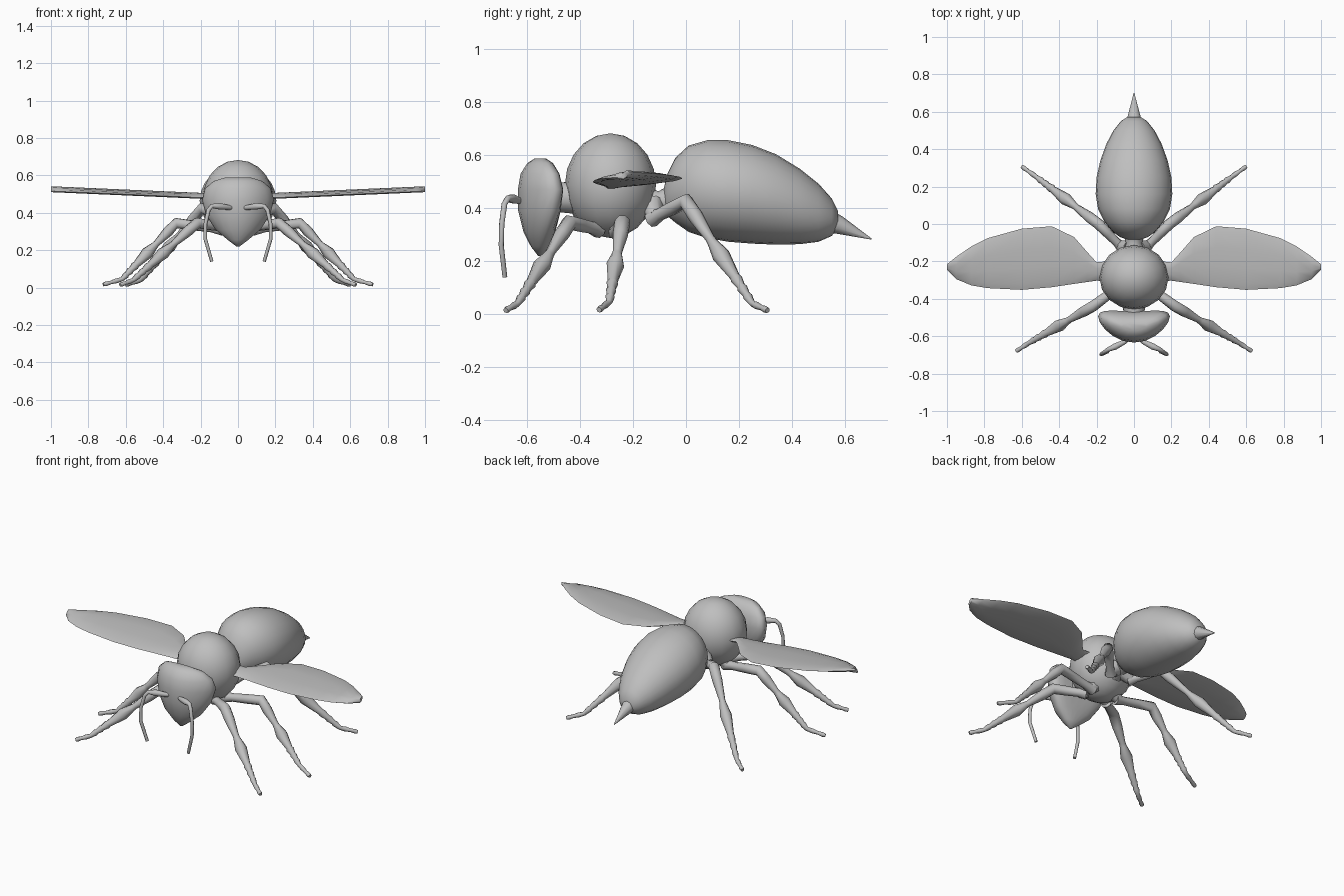
import bpy
import bmesh
from math import sin, cos, pi, radians
from mathutils import Vector

old = bpy.data.objects.get("Cube")
if old:
    bpy.data.objects.remove(old, do_unlink=True)

grey = bpy.data.materials.new("plain grey")
grey.use_nodes = True
grey.diffuse_color = (0.52, 0.52, 0.52, 1)
shader = next(n for n in grey.node_tree.nodes if n.type == "BSDF_PRINCIPLED")
shader.inputs["Base Color"].default_value = grey.diffuse_color
shader.inputs["Roughness"].default_value = 0.7


def finish(name, bm, mirror=False):
    """Turn a bmesh into a smooth object, mirrored over x if asked."""
    bmesh.ops.recalc_face_normals(bm, faces=bm.faces)
    mesh = bpy.data.meshes.new(name)
    bm.to_mesh(mesh)
    bm.free()
    mesh.materials.append(grey)
    obj = bpy.data.objects.new(name, mesh)
    bpy.context.collection.objects.link(obj)
    bpy.ops.object.select_all(action="DESELECT")
    obj.select_set(True)
    bpy.context.view_layer.objects.active = obj
    bpy.ops.object.shade_smooth_by_angle(angle=radians(60))
    if mirror:
        obj.modifiers.new("mirror", "MIRROR").use_mirror_merge = False
    return obj


def loft(name, rings, mirror=False):
    """Skin a list of point rings and close both ends."""
    bm = bmesh.new()
    loops = [[bm.verts.new(p) for p in ring] for ring in rings]
    n = len(loops[0])
    for a, b in zip(loops, loops[1:]):
        for i in range(n):
            j = (i + 1) % n
            bm.faces.new((a[i], a[j], b[j], b[i]))
    bm.faces.new(loops[0])
    bm.faces.new(loops[-1])
    return finish(name, bm, mirror)


def ellipse(centre, u, v, n):
    centre, u, v = Vector(centre), Vector(u), Vector(v)
    return [centre + u * cos(2 * pi * i / n) + v * sin(2 * pi * i / n)
            for i in range(n)]


def tube(name, path, radii, n=8, mirror=False):
    """Round limb that follows a path with a radius at every point."""
    path = [Vector(p) for p in path]
    rings = []
    for i, (p, r) in enumerate(zip(path, radii)):
        along = path[min(i + 1, len(path) - 1)] - path[max(i - 1, 0)]
        side = along.cross(Vector((0.3, -0.5, 1))).normalized()
        up = side.cross(along).normalized()
        rings.append(ellipse(p, side * r, up * r, n))
    return loft(name, rings, mirror)


# Thorax: rounded ball, slightly flattened underneath
bm = bmesh.new()
bmesh.ops.create_uvsphere(bm, u_segments=16, v_segments=10, radius=1)
for v in bm.verts:
    height = 0.195 if v.co.z > 0 else 0.2
    v.co = (v.co.x * 0.185, v.co.y * 0.172 - 0.285, v.co.z * height + 0.487)
finish("thorax", bm)

# Head: shield shape with a pointed chin, its sides curving backwards
head_rows = [  # height, half width, half depth, middle y
    (0.22, 0.008, 0.008, -0.55), (0.255, 0.055, 0.035, -0.55),
    (0.31, 0.12, 0.06, -0.553), (0.39, 0.172, 0.08, -0.553),
    (0.47, 0.192, 0.084, -0.55), (0.53, 0.176, 0.072, -0.552),
    (0.57, 0.13, 0.048, -0.55), (0.588, 0.07, 0.02, -0.55),
]
rings = []
for z, w, d, y in head_rows:
    ring = ellipse((0, y, z), (w, 0, 0), (0, d, 0), 20)
    for p in ring:
        p.y += 1.5 * p.x ** 2
    rings.append(ring)
loft("head", rings)

# Abdomen: long drooping egg
abdomen_rows = [  # y, bottom, top, half width
    (-0.085, 0.4, 0.47, 0.03), (-0.07, 0.37, 0.53, 0.075),
    (-0.04, 0.345, 0.59, 0.115), (0.01, 0.31, 0.636, 0.157),
    (0.08, 0.287, 0.656, 0.192), (0.16, 0.273, 0.656, 0.205),
    (0.25, 0.266, 0.638, 0.2), (0.34, 0.262, 0.603, 0.18),
    (0.43, 0.264, 0.548, 0.147), (0.5, 0.273, 0.492, 0.11),
    (0.55, 0.295, 0.436, 0.07), (0.573, 0.325, 0.39, 0.035),
]
loft("abdomen", [ellipse((0, y, (lo + hi) / 2), (w, 0, 0), (0, 0, (hi - lo) / 2), 24)
                 for y, lo, hi, w in abdomen_rows])

# Stinger, waist and neck
tube("stinger", [(0, 0.55, 0.345), (0, 0.58, 0.335), (0, 0.7, 0.283)],
     [0.042, 0.034, 0.002], 10)
tube("waist", [(0, -0.17, 0.42), (0, -0.1, 0.42), (0, -0.05, 0.43)],
     [0.07, 0.045, 0.06], 12)
tube("neck", [(0, -0.5, 0.44), (0, -0.4, 0.44)], [0.055, 0.065], 12)

# Wings: thin leaf blades rising gently to the tips
wing_rows = [  # x, front edge, back edge
    (0.15, -0.305, -0.2), (0.2, -0.303, -0.205), (0.25, -0.31, -0.15),
    (0.32, -0.32, -0.07), (0.44, -0.338, -0.012), (0.6, -0.352, -0.025),
    (0.78, -0.343, -0.075), (0.87, -0.328, -0.12), (0.95, -0.295, -0.175),
    (1.0, -0.245, -0.215),
]
loft("wings", [ellipse((x, (f + b) / 2, 0.482 + 0.044 * x),
                       (0, (b - f) / 2, 0.01), (0, 0, 0.013), 10)
               for x, f, b in wing_rows], mirror=True)

# Legs: thigh, shin swelling below a narrow joint, beaded ankle, thin foot
legs = {  # hip, knee, ankle, toe
    "front_legs": [(0.07, -0.33, 0.32), (0.22, -0.44, 0.345),
                   (0.56, -0.635, 0.04), (0.63, -0.68, 0.014)],
    "middle_legs": [(0.08, -0.26, 0.31), (0.33, -0.24, 0.345),
                    (0.62, -0.29, 0.045), (0.72, -0.328, 0.016)],
    "rear_legs": [(0.06, -0.13, 0.36), (0.19, 0, 0.425),
                  (0.52, 0.25, 0.04), (0.6, 0.308, 0.014)],
}
thigh = [(0, 0.034), (0.25, 0.024), (0.6, 0.027)]
shin = [(0, 0.03), (0.15, 0.029), (0.36, 0.018), (0.4, 0.02), (0.53, 0.034),
        (0.74, 0.019), (0.76, 0.023), (0.83, 0.016), (0.85, 0.02),
        (0.91, 0.014), (0.93, 0.018), (1, 0.012)]
foot = [(0.3, 0.014), (0.6, 0.01), (0.85, 0.013), (1, 0.01)]
for name, joints in legs.items():
    joints = [Vector(j) for j in joints]
    path, radii = [], []
    for part, a, b in zip((thigh, shin, foot), joints, joints[1:]):
        for t, r in part:
            path.append(a.lerp(b, t))
            radii.append(r)
    tube(name, path, radii, mirror=True)
    # Hip joint linking the leg to the body
    hip = joints[0]
    tube(name.replace("legs", "hips"), [(hip.x * 0.4, hip.y, hip.z + 0.05),
                                        hip.lerp(joints[1], 0.1)],
         [0.05, 0.03], mirror=True)

# Antennae: stout base, then a long drooping whip
tube("antennae", [(0.02, -0.6, 0.425), (0.05, -0.63, 0.428), (0.1, -0.655, 0.435),
                  (0.14, -0.672, 0.436), (0.157, -0.685, 0.415),
                  (0.174, -0.695, 0.34), (0.175, -0.697, 0.26),
                  (0.14, -0.683, 0.14)],
     [0.012, 0.013, 0.018, 0.012, 0.011, 0.01, 0.01, 0.009], mirror=True)
